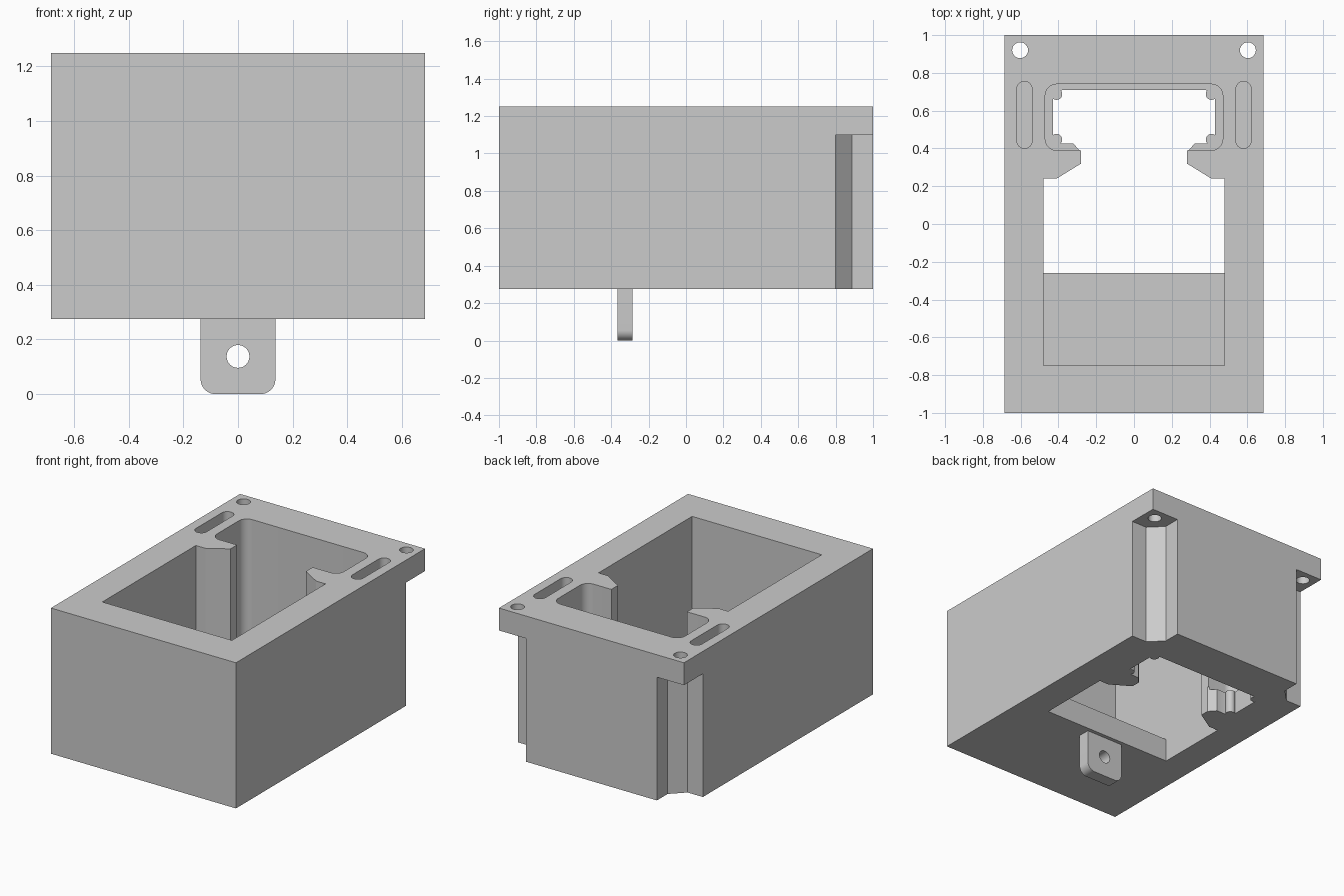
import bpy, bmesh
from math import sin, cos, radians

cube = bpy.data.objects.get("Cube")
if cube:
    bpy.data.objects.remove(cube, do_unlink=True)

grey = bpy.data.materials.new("light grey")
grey.use_nodes = True
grey.diffuse_color = (0.6, 0.6, 0.6, 1)
grey.node_tree.nodes["Principled BSDF"].inputs["Base Color"].default_value = (0.6, 0.6, 0.6, 1)

BOTTOM, TOP, LEDGE, LUG = 0.275, 1.25, 0.43, 1.10
W = 0.685


def arc(cx, cy, r, a0, a1, n=12):
    angles = [radians(a0 + (a1 - a0) * i / n) for i in range(n + 1)]
    return [(cx + r * cos(a), cy + r * sin(a)) for a in angles]


def flip(points):
    return [(-x, y) for x, y in reversed(points)]


def prism(name, points, lo, hi, axis="z"):
    """Extrude a closed outline from lo to hi along z, or along y for an x-z outline."""
    bm = bmesh.new()
    place = (lambda p: (p[0], p[1], lo)) if axis == "z" else (lambda p: (p[0], lo, p[1]))
    face = bm.faces.new([bm.verts.new(place(p)) for p in points])
    out = bmesh.ops.extrude_face_region(bm, geom=[face])
    moved = [v for v in out["geom"] if isinstance(v, bmesh.types.BMVert)]
    shift = (0, 0, hi - lo) if axis == "z" else (0, hi - lo, 0)
    bmesh.ops.translate(bm, verts=moved, vec=shift)
    bmesh.ops.recalc_face_normals(bm, faces=bm.faces)
    mesh = bpy.data.meshes.new(name)
    bm.to_mesh(mesh)
    bm.free()
    mesh.materials.append(grey)
    obj = bpy.data.objects.new(name, mesh)
    bpy.context.collection.objects.link(obj)
    return obj


def select(obj):
    bpy.ops.object.select_all(action="DESELECT")
    obj.select_set(True)
    bpy.context.view_layer.objects.active = obj


def cut(obj, cutter):
    select(obj)
    mod = obj.modifiers.new("cut", "BOOLEAN")
    mod.operation, mod.solver, mod.object = "DIFFERENCE", "EXACT", cutter
    bpy.ops.object.modifier_apply(modifier=mod.name)
    bpy.data.objects.remove(cutter, do_unlink=True)


# Outer block
body = prism("housing", [(-W, -1), (W, -1), (W, 1), (-W, 1)], BOTTOM, TOP)

# Main chamber and rounded rear pocket, joined by a neck
neck = [(0.48, 0.24), (0.41, 0.24), (0.28, 0.32)]
upper = [(0.48, -0.75)] + neck + [(0.28, 0.39)]
upper += arc(0.41, 0.45, 0.06, -90, 0) + arc(0.41, 0.68, 0.06, 0, 90)
cut(body, prism("upper_cutter", upper + flip(upper), LEDGE, TOP + 0.1))

# Opening through the floor, with round bumps in the rear corners
lower = [(0.48, -0.26)] + neck + [(0.28, 0.38), (0.32, 0.425), (0.375, 0.425)]
lower += arc(0.41, 0.447, 0.03, 220, 50)
lower += arc(0.41, 0.687, 0.03, 310, 140) + [(0.375, 0.71)]
cut(body, prism("lower_cutter", lower + flip(lower), BOTTOM - 0.1, LEDGE + 0.02))

# Paired side features: slots, screw holes and rear corner notches
for s in (-1, 1):
    slot = arc(s * 0.58, 0.715, 0.04, 0, 180) + arc(s * 0.58, 0.44, 0.04, 180, 360)
    cut(body, prism("slot_cutter", slot, LEDGE, TOP + 0.1))
    notch = [(0.75, 0.80), (0.572, 0.80), (0.485, 0.887), (0.485, 1.1), (0.75, 1.1)]
    cut(body, prism("notch_cutter", [(s * x, y) for x, y in notch], BOTTOM - 0.1, LUG))
    hole = arc(s * 0.603, 0.92, 0.042, 0, 345, 23)
    cut(body, prism("hole_cutter", hole, LUG - 0.1, TOP + 0.1))

# Mounting tab underneath
outline = [(0.137, BOTTOM + 0.01), (-0.137, BOTTOM + 0.01)]
outline += arc(-0.082, 0.055, 0.055, 180, 270) + arc(0.082, 0.055, 0.055, 270, 360)
tab = prism("mounting_tab", outline, -0.365, -0.285, "y")
cut(tab, prism("tab_hole_cutter", arc(0, 0.138, 0.042, 0, 345, 23), -0.5, -0.1, "y"))

for obj in (body, tab):
    select(obj)
    bpy.ops.object.shade_smooth_by_angle(angle=radians(30))
